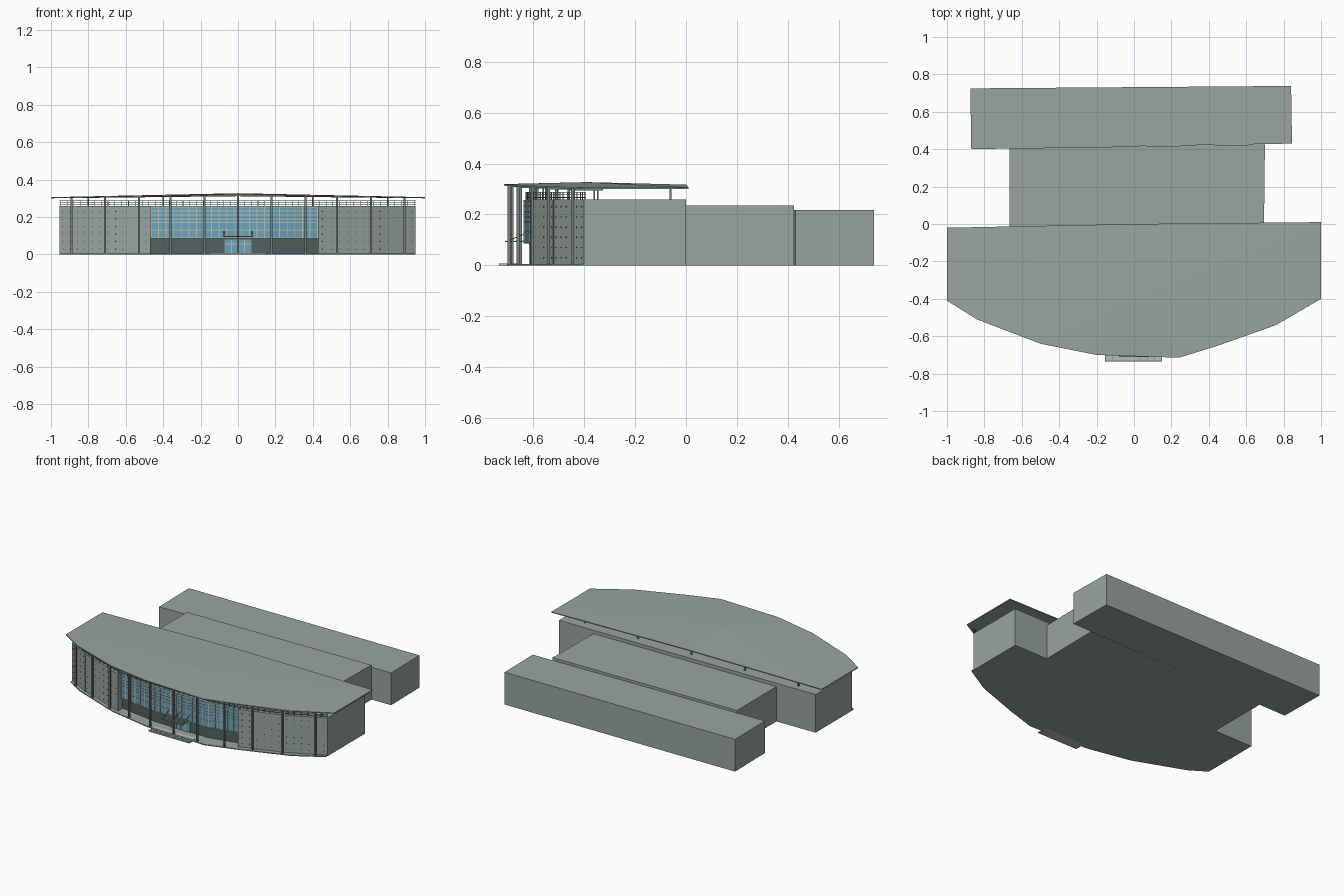
import bpy, bmesh, math
from mathutils import Vector

if "Cube" in bpy.data.objects:
    bpy.data.objects.remove(bpy.data.objects["Cube"])


def material(name, rgb):
    m = bpy.data.materials.new(name)
    m.diffuse_color = (*rgb, 1)
    m.use_nodes = True
    m.node_tree.nodes["Principled BSDF"].inputs["Base Color"].default_value = m.diffuse_color
    return m


GREY = material("grey_green_panel", (0.32, 0.375, 0.345))
DARK = material("dark_base", (0.085, 0.12, 0.115))
GLASS = material("blue_glass", (0.15, 0.37, 0.48))
STEEL = material("steel", (0.19, 0.22, 0.21))
PALE = material("pale_frame", (0.47, 0.52, 0.49))
DOT = material("dot_grey", (0.08, 0.09, 0.09))


def finish(name, bm, *mats):
    bmesh.ops.recalc_face_normals(bm, faces=bm.faces)
    me = bpy.data.meshes.new(name)
    bm.to_mesh(me)
    bm.free()
    for m in mats:
        me.materials.append(m)
    ob = bpy.data.objects.new(name, me)
    bpy.context.collection.objects.link(ob)
    return ob


def prism(name, pts, z0, z1, *mats):
    """Upright block over a plan outline; a second material goes on the top."""
    bm = bmesh.new()
    lo = [bm.verts.new((x, y, z0)) for x, y in pts]
    hi = [bm.verts.new((x, y, z1)) for x, y in pts]
    bm.faces.new(lo)
    top = bm.faces.new(hi)
    top.material_index = len(mats) - 1
    for i in range(len(pts)):
        j = (i + 1) % len(pts)
        bm.faces.new((lo[i], lo[j], hi[j], hi[i]))
    return finish(name, bm, *mats)


def rect(x0, x1, y0, y1):
    return [(x0, y0), (x1, y0), (x1, y1), (x0, y1)]


def bars(name, segments, width, mat):
    """Square bars between pairs of points, all in one object."""
    bm = bmesh.new()
    for a, b in segments:
        a, b = Vector(a), Vector(b)
        d = (b - a).normalized()
        ref = Vector((0, 1, 0)) if abs(d.z) > 0.9 else Vector((0, 0, 1))
        u = d.cross(ref).normalized() * width / 2
        v = d.cross(u).normalized() * width / 2
        ring = (u + v, v - u, -u - v, u - v)
        p = [bm.verts.new(a + o) for o in ring]
        q = [bm.verts.new(b + o) for o in ring]
        bm.faces.new(p)
        bm.faces.new(q)
        for i in range(4):
            j = (i + 1) % 4
            bm.faces.new((p[i], p[j], q[j], q[i]))
    return finish(name, bm, mat)


def y_at(line, x):
    """Depth of a plan polyline at a given x."""
    for (x0, y0), (x1, y1) in zip(line, line[1:]):
        if x <= x1:
            break
    return y0 + (y1 - y0) * (x - x0) / (x1 - x0)


def steps(a, b, n):
    return [a + (b - a) * i / n for i in range(n + 1)]


# plan curves
EAVE = [(-1, -.41), (-.84, -.51), (-.5, -.64), (-.2, -.70), (.24, -.715),
        (.45, -.65), (.76, -.54), (1, -.40)]
LEFT = [(-.955, -.41), (-.8, -.49), (-.47, -.612)]
RIGHT = [(.43, -.612), (.7, -.52), (.95, -.40)]
GLAZE = [(-.47, -.585), (-.2, -.63), (.2, -.635), (.43, -.585)]
FRONT = LEFT[:2] + [(-.47, -.605)] + GLAZE[1:3] + [(.43, -.605)] + RIGHT[1:]

# building masses
prism("main_hall", LEFT + [(-.47, -.5), (.43, -.5)] + RIGHT + [(.95, 0), (-.955, -.02)],
      0, .258, GREY)
prism("middle_block", [(-.665, -.03), (.695, -.01), (.70, .425), (-.665, .405)], 0, .235, GREY)
prism("rear_block", [(-.87, .40), (.845, .43), (.84, .738), (-.875, .725)], 0, .218, GREY)
slab_x = [-.955, -.84, -.5, -.2, .24, .45, .76, .95]
prism("floor_slab", [(x, y_at(EAVE, x) + .012) for x in slab_x] + [(.94, -.3), (-.94, -.3)],
      0, .006, GREY)

# glazed centre above a recessed dark base
prism("glass_front", GLAZE + [(.43, -.49), (-.47, -.49)], .085, .2575, GLASS, GREY)
prism("lower_wall", [(x, y + .025) for x, y in GLAZE] + [(.43, -.49), (-.47, -.49)],
      .004, .0855, DARK)
mull = []
for x in steps(-.465, .425, 22):
    y = y_at(GLAZE, x) - .001
    mull.append(((x, y, .085), (x, y, .256)))
for z in (.088, .13, .17, .19, .21, .232, .254):
    for a, b in zip(GLAZE, GLAZE[1:]):
        mull.append(((a[0], a[1] - .001, z), (b[0], b[1] - .001, z)))
bars("mullions", mull, .0045, PALE)

# entrance doors, canopy and step
prism("entrance_doors", rect(-.07, .07, -.613, -.55), .006, .078, GLASS)
bars("door_frame", [((x, -.614, .006), (x, -.614, .08)) for x in (-.072, -.035, 0, .035, .072)]
     + [((-.074, -.614, z), (.074, -.614, z)) for z in (.055, .079)], .005, PALE)
prism("entrance_canopy", rect(-.08, .08, -.71, -.6), .092, .096, PALE)
bars("canopy_slats", [((-.08, y, .097), (.08, y, .097)) for y in steps(-.708, -.64, 5)]
     + [((x, -.7, .096), (x, -.63, .125)) for x in (-.075, 0, .075)], .003, STEEL)
prism("entrance_step", rect(-.155, .15, -.735, -.66), 0, .007, PALE)
bars("step_joints", [((-.155, y, .007), (.15, y, .007)) for y in steps(-.732, -.69, 4)]
     + [((x, -.733, .007), (x, -.69, .007)) for x in steps(-.153, .148, 8)], .002, STEEL)

# fixing dots across the wing panels
dots = []
for line in (LEFT, RIGHT):
    for a, b in zip(line, line[1:]):
        a, b = Vector(a), Vector(b)
        d = (b - a).normalized()
        out = Vector((d.y, -d.x))
        n = max(2, round((b - a).length / .045))
        for i in range(n):
            p = a.lerp(b, (i + .5) / n)
            for z in (.03, .07, .11, .15, .19, .23):
                q = p + out * .0015
                dots.append(((p.x, p.y, z), (q.x, q.y, z)))
bars("panel_fixings", dots, .005, DOT)

# vertical panel joints at the wing corners
bars("panel_joints", [((x, y, .006), (x, y, .258))
                      for x, y in (LEFT[1], LEFT[2], RIGHT[0], RIGHT[1])], .003, STEEL)

# parapet railing following the front
rail = []
for z in (.267, .277, .287):
    for a, b in zip(FRONT, FRONT[1:]):
        rail.append(((a[0], a[1] + .006, z), (b[0], b[1] + .006, z)))
for x in steps(-.95, .945, 52):
    y = y_at(FRONT, x) + .006
    rail.append(((x, y, .255), (x, y, .288)))
bars("parapet_railing", rail, .003, STEEL)


# faceted thin roof rising to a shallow peak
def eave_z(x):
    return .306 + .017 * (1 - abs(x))


outline = EAVE + [(1, .01), (0, 0), (-1, -.02)]
bm = bmesh.new()
layers = []
for drop in (0, .006):
    ring = [bm.verts.new((x, y, eave_z(x) - drop - (.006 if y > -.1 and x == 0 else 0)))
            for x, y in outline]
    peak = bm.verts.new((0, -.39, .327 - drop))
    for i in range(len(ring)):
        bm.faces.new((peak, ring[i], ring[(i + 1) % len(ring)]))
    layers.append(ring)
for i in range(len(outline)):
    j = (i + 1) % len(outline)
    bm.faces.new((layers[0][i], layers[0][j], layers[1][j], layers[1][i]))
finish("roof", bm, GREY)

# slender colonnade, with beams tying it back to the hall
cols, beams = [], []
for x in (-.89, -.71, -.53, -.36, -.18, 0, .18, .36, .53, .71, .89):
    y, z = y_at(EAVE, x) + .018, eave_z(x) - .004
    cols.append(((x, y, 0), (x, y, z)))
    beams.append(((x, y, z - .006), (x, y + .12, z - .006)))
    if abs(x) < .9:
        beams.append(((x, y + .1, .255), (x, y + .1, z - .004)))
bars("columns", cols, .011, STEEL)
bars("roof_beams", beams, .006, STEEL)
bars("rear_roof_posts", [((x, -.06, .255), (x, -.06, eave_z(x) - .008))
                         for x in (-.8, -.4, 0, .4, .8)], .008, STEEL)
